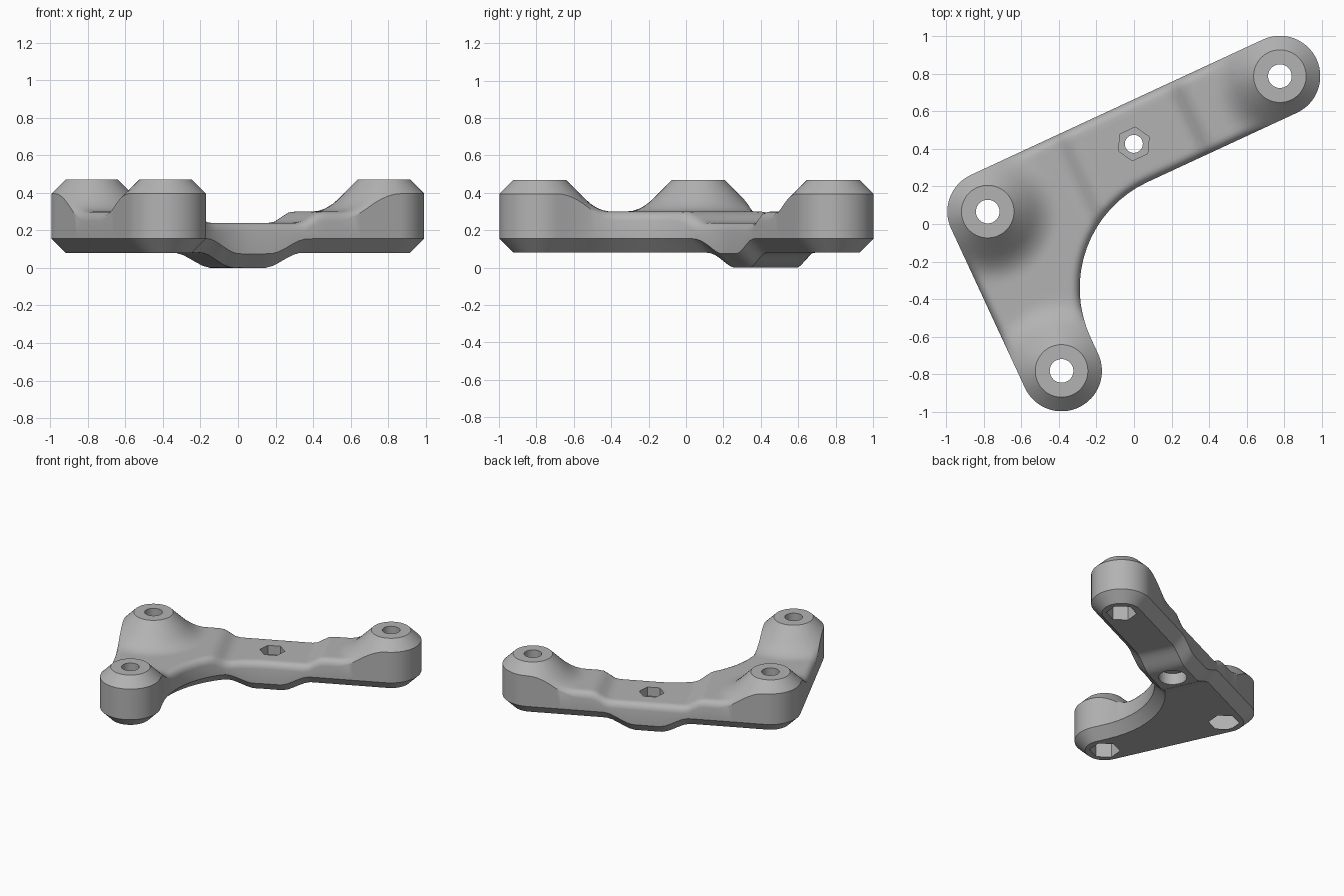
import bpy
import bmesh
from math import cos, sin, pi, hypot, radians, sqrt, ceil
from mathutils import Vector
from mathutils.geometry import delaunay_2d_cdt

if "Cube" in bpy.data.objects:
    bpy.data.objects.remove(bpy.data.objects["Cube"])

# Main sizes: u runs along the long arm, v along the short arm, from the elbow
R = 0.215                 # half width of the arms
LONG, SHORT = 1.715, 0.935
FILLET = 0.623            # inner corner radius
CORNER = R + FILLET
CHAMFER = 0.075
MID = LONG / 2
ANGLE = radians(24.87)
ELBOW = Vector((-0.779, 0.066))
U = Vector((cos(ANGLE), sin(ANGLE)))
V = Vector((sin(ANGLE), -cos(ANGLE)))
POSTS = [(0, 0), (LONG, 0), (0, SHORT)]
STEP = 0.03


def world(u, v):
    return ELBOW + u * U + v * V


def arc(cu, cv, r, start, end):
    n = round(abs(end - start) / (pi / 32))
    angles = [start + (end - start) * i / n for i in range(n + 1)]
    return [(cu + r * cos(a), cv + r * sin(a)) for a in angles]


def outline(d):
    """Plan outline moved inward by d."""
    r = R - d
    corners = (arc(0, 0, r, pi, 1.5 * pi)
               + arc(LONG, 0, r, -pi / 2, pi / 2)
               + arc(CORNER, CORNER, FILLET + d, 1.5 * pi, pi)
               + arc(0, SHORT, r, 0, pi))
    points = []
    for p, q in zip(corners, corners[1:] + corners[:1]):
        n = max(1, ceil(hypot(q[0] - p[0], q[1] - p[1]) / 0.04))
        points += [(p[0] + (q[0] - p[0]) * i / n, p[1] + (q[1] - p[1]) * i / n)
                   for i in range(n)]
    return points


def inset(u, v):
    """Distance from the outline, positive inside."""
    if u >= CORNER:
        return R - hypot(max(u - LONG, 0), v)
    if v >= CORNER:
        return R - hypot(u, max(v - SHORT, 0))
    if u < 0 and v < 0:
        return R - hypot(u, v)
    return min(u + R, v + R, hypot(u - CORNER, v - CORNER) - FILLET)


def ease(x, low, high):
    t = min(max((x - low) / (high - low), 0), 1)
    return t * t * (3 - 2 * t)


def top_height(u, v, d):
    edge = 0.05
    drop = edge - sqrt(max(edge ** 2 - max(edge - d, 0) ** 2, 0))
    plate = 0.24 + 0.06 * ease(abs(u - MID), 0.27, 0.4) - drop
    r = min(hypot(u - a, v - b) for a, b in POSTS)
    cone = 0.47 - max(r - (R - CHAMFER), 0)
    blend = 0.07
    h = max(blend - abs(plate - cone), 0) / blend
    return max(plate, cone) + h * h * blend / 4


def bottom_height(u, d):
    return 0.08 * ease(abs(u - MID), 0.09, 0.31) + max(CHAMFER - d, 0)


# Plan mesh: inset outlines, post rings and an inner grid
points, edges = [], []
loops = [outline(d) for d in (0, 0.006, 0.02, 0.035, 0.05, CHAMFER)]
loops += [arc(a, b, R - CHAMFER, 0, 2 * pi)[:-1] for a, b in POSTS]
for loop in loops:
    base = len(points)
    points += loop
    edges += [(base + i, base + (i + 1) % len(loop)) for i in range(len(loop))]
for i in range(-8, 66):
    for j in range(-8, 40):
        u, v = i * STEP, j * STEP
        ring = min(abs(hypot(u - a, v - b) - R + CHAMFER) for a, b in POSTS)
        if inset(u, v) > CHAMFER + 0.012 and ring > 0.01:
            points.append((u, v))
plan, _, tris, *_ = delaunay_2d_cdt([Vector(p) for p in points], edges, [], 1, 1e-4)

# Bracket body: top skin, bottom skin and side wall
bm = bmesh.new()
top, bottom = [], []
for u, v in plan:
    d = max(inset(u, v), 0)
    x, y = world(u, v)
    top.append(bm.verts.new((x, y, top_height(u, v, d))))
    bottom.append(bm.verts.new((x, y, bottom_height(u, d))))
border = {}
for tri in tris:
    bm.faces.new([top[i] for i in tri])
    bm.faces.new([bottom[i] for i in reversed(tri)])
    for a, b in zip(tri, tri[1:] + tri[:1]):
        key = (min(a, b), max(a, b))
        border[key] = None if key in border else (a, b)
for pair in border.values():
    if pair:
        a, b = pair
        bm.faces.new((top[b], top[a], bottom[a], bottom[b]))
bmesh.ops.delete(bm, geom=[v for v in bm.verts if not v.link_faces], context='VERTS')
bmesh.ops.recalc_face_normals(bm, faces=bm.faces[:])
mesh = bpy.data.meshes.new("bracket_body")
bm.to_mesh(mesh)
bm.free()
body = bpy.data.objects.new("bracket_body", mesh)
bpy.context.collection.objects.link(body)

gray = bpy.data.materials.new("plain_gray")
gray.use_nodes = True
gray.diffuse_color = (0.45, 0.45, 0.45, 1)
gray.node_tree.nodes["Principled BSDF"].inputs["Base Color"].default_value = gray.diffuse_color
mesh.materials.append(gray)


def cut(u, v, radius, low, high, sides):
    """Cut one straight hole or pocket into the body."""
    x, y = world(u, v)
    bpy.ops.mesh.primitive_cylinder_add(
        vertices=sides, radius=radius, depth=high - low,
        location=(x, y, (low + high) / 2), rotation=(0, 0, ANGLE + pi / 2))
    if sides == 6:
        bpy.context.object.rotation_euler.z = ANGLE + pi / 6
    cutter = bpy.context.object
    cutter.name = "hole_cutter"
    cutter.hide_render = True
    cutter.data.materials.append(gray)
    bpy.context.view_layer.objects.active = body
    mod = body.modifiers.new("hole", 'BOOLEAN')
    mod.operation, mod.solver, mod.object = 'DIFFERENCE', 'EXACT', cutter
    bpy.ops.object.modifier_apply(modifier=mod.name)
    bpy.data.objects.remove(cutter)


# Bolt holes with hex pockets underneath each post
for u, v in POSTS:
    cut(u, v, 0.063, -0.1, 0.6, 32)
    cut(u, v, 0.108, -0.1, 0.28, 6)

# Centre hole: hex pocket on top, round recess underneath
cut(MID, 0, 0.048, -0.1, 0.6, 32)
cut(MID, 0, 0.09, 0.17, 0.6, 6)
cut(MID, 0, 0.1, -0.1, 0.09, 40)

bpy.ops.object.select_all(action='DESELECT')
body.select_set(True)
bpy.context.view_layer.objects.active = body
bpy.ops.object.shade_smooth_by_angle(angle=radians(32))
